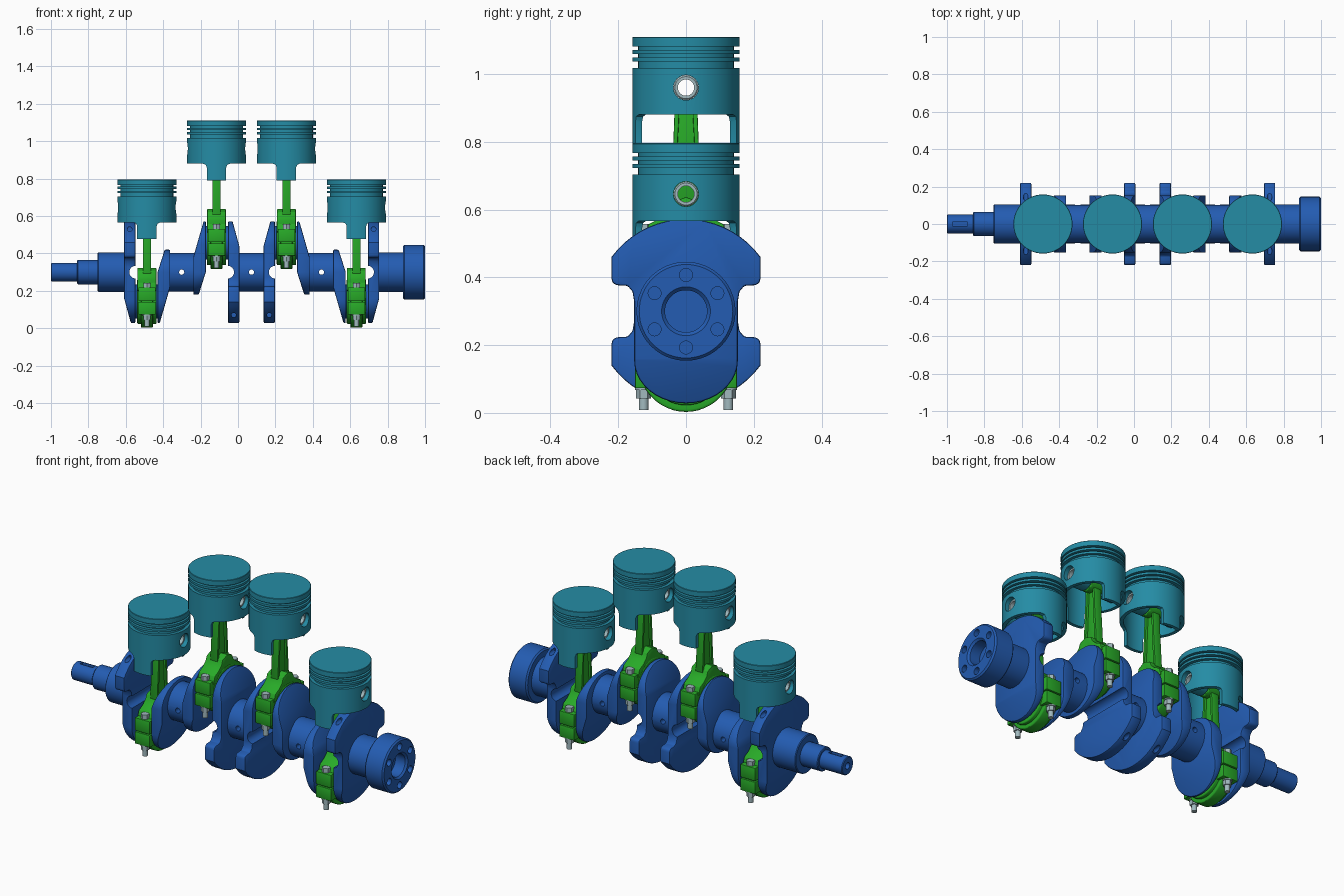
import bpy, bmesh
from math import radians, sin, cos, tau
from mathutils import Matrix, Vector

if "Cube" in bpy.data.objects:
    bpy.data.objects.remove(bpy.data.objects["Cube"])


def material(name, rgb):
    m = bpy.data.materials.new(name)
    m.use_nodes = True
    m.diffuse_color = (*rgb, 1)
    m.node_tree.nodes["Principled BSDF"].inputs["Base Color"].default_value = (*rgb, 1)
    return m


BLUE = material("crank_blue", (0.017, 0.107, 0.445))
TEAL = material("piston_teal", (0.018, 0.262, 0.376))
GREEN = material("rod_green", (0.021, 0.402, 0.021))
STEEL = material("pale_steel", (0.36, 0.49, 0.52))

AXIS, THROW, ROD = 0.30, 0.157, 0.503
TO_Y = Matrix.Rotation(radians(90), 4, 'Z')
TO_Z = Matrix.Rotation(radians(-90), 4, 'Y')


def lathe(bm, pts, m=Matrix(), n=48, closed=False):
    """Turn (position, radius) points about the x axis."""
    rings = []
    for a, r in pts:
        if r == 0:
            rings.append([bm.verts.new(m @ Vector((a, 0, 0)))] * n)
        else:
            rings.append([bm.verts.new(m @ Vector((a, r * cos(tau * i / n), r * sin(tau * i / n))))
                          for i in range(n)])
    pairs = list(zip(rings, rings[1:])) + ([(rings[-1], rings[0])] if closed else [])
    for p, q in pairs:
        for i in range(n):
            j = (i + 1) % n
            f = list(dict.fromkeys((p[i], p[j], q[j], q[i])))
            if len(f) > 2:
                bm.faces.new(f)


def rod_shape(bm, a, b, r, m=Matrix(), n=32):
    lathe(bm, [(a, 0), (a, r), (b, r), (b, 0)], m, n)


def tube(bm, a, b, r_in, r_out, n=48):
    c = 0.004
    lathe(bm, [(a, r_in), (a, r_out - c), (a + c, r_out), (b - c, r_out), (b, r_out - c), (b, r_in)],
          n=n, closed=True)


def prism(bm, pts, x0, x1):
    """Extrude a (y, z) outline along x."""
    lo, hi = ([bm.verts.new((x, y, z)) for y, z in pts] for x in (x0, x1))
    bm.faces.new(lo)
    bm.faces.new(hi[::-1])
    for i in range(len(pts)):
        j = (i + 1) % len(pts)
        bm.faces.new((lo[i], lo[j], hi[j], hi[i]))


def box(bm, x, y, z):
    prism(bm, [(y[0], z[0]), (y[1], z[0]), (y[1], z[1]), (y[0], z[1])], *x)


def mirrored(half):
    """Close a half outline, running from the top to the bottom, across y = 0."""
    return half + [(-y, z) for y, z in reversed(half) if y > 0.001]


def make(name, bm, mat=None, cutter=None, bevel=0.0):
    bmesh.ops.recalc_face_normals(bm, faces=bm.faces)
    me = bpy.data.meshes.new(name)
    bm.to_mesh(me)
    bm.free()
    ob = bpy.data.objects.new(name, me)
    bpy.context.collection.objects.link(ob)
    if mat:
        me.materials.append(mat)
    if bevel:
        mod = ob.modifiers.new("bevel", 'BEVEL')
        mod.width, mod.segments, mod.angle_limit = bevel, 2, radians(40)
        mod.limit_method = 'ANGLE'
    if cutter:
        mod = ob.modifiers.new("cut", 'BOOLEAN')
        mod.operation, mod.solver, mod.object = 'DIFFERENCE', 'EXACT', cutter
    if bevel or cutter:
        dg = bpy.context.evaluated_depsgraph_get()
        baked = bpy.data.meshes.new_from_object(ob.evaluated_get(dg))
        ob.modifiers.clear()
        ob.data = baked
    if cutter:
        bpy.data.objects.remove(cutter)
    ob.data.shade_smooth()
    ob.data.set_sharp_from_angle(angle=radians(30))
    return ob


def place(ob, name, x, z, d=1, s=1):
    """Linked copy; d and s flip it along x and z (outlines are symmetric in y)."""
    c = bpy.data.objects.new(name, ob.data)
    bpy.context.collection.objects.link(c)
    c.matrix_world = Matrix.Translation((x, 0, z)) @ Matrix.Diagonal((d, d * s, s, 1))


def web(name, outline, x0, x1, cuts, cutter=None):
    """Crank web with sloping faces cut by planes; pin lies towards +z."""
    bm = bmesh.new()
    prism(bm, outline, x0, x1)
    for (xa, za), (xb, zb), side in cuts:
        no = Vector((zb - za, 0, xa - xb)) * side
        g = bm.verts[:] + bm.edges[:] + bm.faces[:]
        res = bmesh.ops.bisect_plane(bm, geom=g, plane_co=(xa, 0, za), plane_no=no, clear_outer=True)
        edges = [e for e in res["geom_cut"] if isinstance(e, bmesh.types.BMEdge)]
        bmesh.ops.holes_fill(bm, edges=edges)
    return make(name, bm, BLUE, cutter, 0.006)


# Crank webs: one with a counterweight, one plain
pin_end = [(0.153 * sin(radians(a)), 0.145 + 0.127 * cos(radians(a))) for a in range(0, 91, 9)]
weight = [(0.153, -0.03), (0.158, -0.058), (0.172, -0.075), (0.205, -0.077), (0.217, -0.084), (0.22, -0.097)]
weight += [(0.272 * cos(radians(a)), -0.272 * sin(radians(a))) for a in range(36, 91, 6)]
main_end = [(0.153 * cos(radians(a)), -0.12 * sin(radians(a))) for a in range(0, 91, 9)]

bm = bmesh.new()
rod_shape(bm, -0.4, 0.4, 0.034, Matrix.Translation((0.06, 0, 0)) @ TO_Y)
for a, b in ((-0.3, -0.11), (0.11, 0.3)):
    rod_shape(bm, a, b, 0.013, Matrix.Translation((0.092, 0, -0.23)) @ TO_Y, 16)
weight_web = web("counterweight_web", mirrored(pin_end + weight), 0.062, 0.122,
                 [((0.122, 0.14), (0.085, 0.275), 1)], make("web_cutter", bm))
plain_web = web("plain_web", mirrored(pin_end + main_end), 0.057, 0.124,
                [((0.124, 0.08), (0.068, 0.275), 1), ((0.095, -0.12), (0.057, 0.0), -1)])

# Crankpin
bm = bmesh.new()
rod_shape(bm, -0.066, 0.066, 0.09, n=48)
crankpin = make("crankpin", bm, BLUE)

# Piston, with ring grooves, side cut-outs and pin bosses
bm = bmesh.new()
rod_shape(bm, -0.3, 0.3, 0.037)
for x in ((-0.3, -0.052), (0.052, 0.3)):
    box(bm, x, (-0.3, 0.3), (-0.3, -0.08))
cutter = make("piston_cutter", bm, bevel=0.02)
bm = bmesh.new()
profile = [(0.08, 0), (0.08, 0.12), (0.06, 0.138), (-0.17, 0.14), (-0.17, 0.158)]
for lo, hi in ((0.058, 0.077), (0.089, 0.099), (0.111, 0.121)):
    profile += [(lo, 0.158), (lo, 0.141), (hi, 0.141), (hi, 0.158)]
profile += [(0.148, 0.158), (0.15, 0.156), (0.15, 0)]
lathe(bm, profile, TO_Z, 64)
piston = make("piston", bm, TEAL, cutter)
bm = bmesh.new()
for a, b in ((-0.145, -0.046), (0.046, 0.145)):
    tube(bm, a, b, 0.037, 0.056)
bosses = make("pin_bosses", bm, TEAL)
bm = bmesh.new()
tube(bm, -0.135, 0.135, 0.024, 0.0365)
wrist_pin = make("wrist_pin", bm, STEEL)

# Connecting rod: split big end, flare, beam with recessed sides, small end
bm = bmesh.new()
tube(bm, -0.052, 0.052, 0.09, 0.12)
tube(bm, -0.032, 0.032, 0.1, 0.14)
tube(bm, -0.042, 0.042, 0.037, 0.056)
arch = [(0.1 * sin(radians(a)), 0.1 * cos(radians(a))) for a in range(0, 61, 10)]
flare = [(0, 0.18), (0.042, 0.165), (0.052, 0.14), (0.075, 0.118), (0.11, 0.1), (0.125, 0.06)]
for v in bm.verts:
    if abs(v.co.x) <= 0.042 and v.co.yz.length < 0.06:
        v.co.z += ROD
prism(bm, mirrored(flare + arch[::-1]), -0.05, 0.05)
prism(bm, mirrored([(0, 0.46), (0.03, 0.46), (0.037, 0.3), (0.05, 0.15), (0, 0.15)]), -0.01, 0.01)
for s in (-1, 1):
    prism(bm, [(s * 0.018, 0.46), (s * 0.033, 0.46), (s * 0.037, 0.35), (s * 0.05, 0.15),
               (s * 0.034, 0.15), (s * 0.024, 0.35)], -0.022, 0.022)
    y = sorted((s * 0.1, s * 0.15))
    box(bm, (-0.046, 0.046), y, (0.003, 0.075))
    box(bm, (-0.046, 0.046), y, (-0.07, -0.003))
connecting_rod = make("connecting_rod", bm, GREEN, bevel=0.004)

# Rod bolts with hexagonal heads and nuts
bm = bmesh.new()
for y in (-0.125, 0.125):
    m = Matrix.Translation((0, y, 0)) @ TO_Z
    rod_shape(bm, -0.134, 0.08, 0.014, m, 20)
    rod_shape(bm, -0.075, -0.069, 0.025, m, 24)
    rod_shape(bm, -0.1, -0.075, 0.022, m, 6)
    rod_shape(bm, 0.074, 0.1, 0.022, m, 6)
rod_bolts = make("rod_bolts", bm, STEEL)

# Four cylinders: x position, throw direction, side of the counterweight
cylinders = [(-0.487, -1, -1), (-0.115, 1, 1), (0.259, 1, -1), (0.633, -1, 1)]
for i, (x, s, d) in enumerate(cylinders, 1):
    pin = AXIS + s * THROW
    place(weight_web, f"counterweight_web_{i}", x, AXIS, d, s)
    place(plain_web, f"plain_web_{i}", x, AXIS, -d, s)
    place(crankpin, f"crankpin_{i}", x, pin)
    place(connecting_rod, f"connecting_rod_{i}", x, pin)
    place(rod_bolts, f"rod_bolts_{i}", x, pin)
    for part in (piston, bosses, wrist_pin):
        place(part, f"{part.name}_{i}", x, pin + ROD)
for ob in (weight_web, plain_web, crankpin, connecting_rod, rod_bolts, piston, bosses, wrist_pin):
    bpy.data.objects.remove(ob)

# Main journals with oil holes
for i, ((a, *_), (b, *_)) in enumerate(zip(cylinders, cylinders[1:]), 1):
    bm = bmesh.new()
    rod_shape(bm, -0.3, 0.3, 0.014, Matrix.Translation(((a + b) / 2, 0, 0)) @ TO_Y, 16)
    cutter = make("oil_hole_cutter", bm)
    bm = bmesh.new()
    rod_shape(bm, a + 0.11, b - 0.11, 0.103, n=48)
    make(f"main_journal_{i}", bm, BLUE, cutter).location.z = AXIS
    cutter = None

# Stepped nose with keyway and centre hole
bm = bmesh.new()
box(bm, (-0.97, -0.89), (-0.012, 0.012), (0.036, 0.2))
cutter = make("keyway_cutter", bm)
bm = bmesh.new()
lathe(bm, [(-0.95, 0), (-0.96, 0.018), (-1, 0.018), (-1, 0.046), (-0.996, 0.05), (-0.86, 0.05),
           (-0.86, 0.061), (-0.856, 0.065), (-0.75, 0.065), (-0.75, 0.101), (-0.746, 0.105),
           (-0.595, 0.105), (-0.595, 0)])
make("crank_nose", bm, BLUE, cutter).location.z = AXIS

# Rear journal and flange with six bolt holes
bm = bmesh.new()
for k in range(6):
    a = tau * (k + 0.5) / 6
    rod_shape(bm, 0.94, 1.1, 0.019, Matrix.Translation((0, 0.107 * cos(a), 0.107 * sin(a))), 24)
cutter = make("flange_cutter", bm)
bm = bmesh.new()
lathe(bm, [(0.74, 0), (0.74, 0.105), (0.882, 0.105), (0.882, 0.138), (0.89, 0.146), (0.992, 0.146),
           (1, 0.138), (1, 0.072), (0.99, 0.062), (0.93, 0.062), (0.93, 0)], n=64)
make("rear_flange", bm, BLUE, cutter).location.z = AXIS
